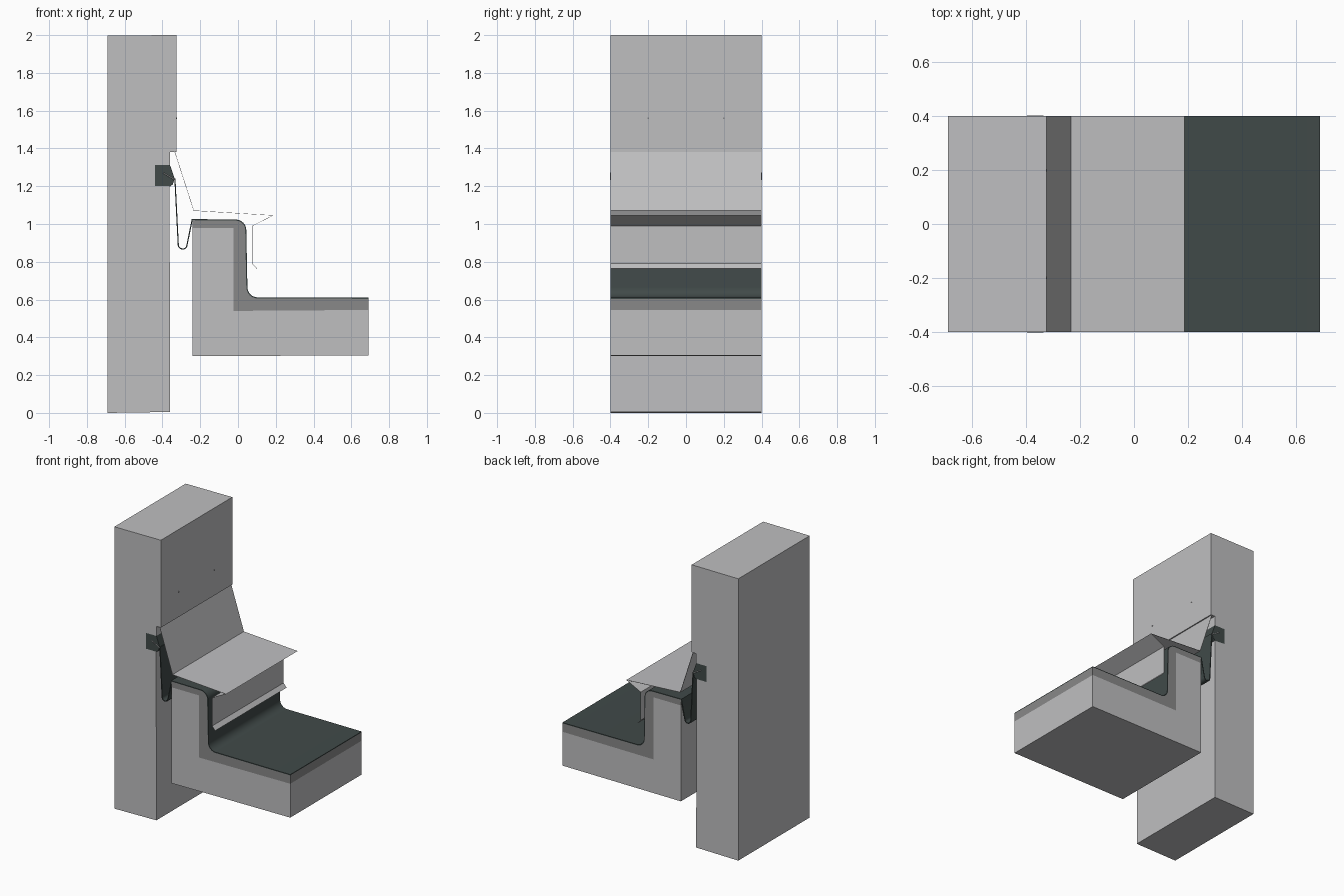
import bpy, bmesh, math
from mathutils import Vector, Matrix

if "Cube" in bpy.data.objects:
    bpy.data.objects.remove(bpy.data.objects["Cube"])

HALF = 0.4  # half depth of the whole section


def material(name, r, g, b):
    m = bpy.data.materials.new(name)
    m.diffuse_color = (r, g, b, 1)
    m.use_nodes = True
    m.node_tree.nodes["Principled BSDF"].inputs["Base Color"].default_value = m.diffuse_color
    return m


CONCRETE = material("light_grey", 0.52, 0.52, 0.53)
INSUL = material("mid_grey", 0.25, 0.25, 0.25)
RUBBER = material("dark_rubber", 0.052, 0.068, 0.066)


def fillet(points, steps=8):
    """Points are (x, z) or (x, z, radius); rounded corners become arcs."""
    out = []
    for i, p in enumerate(points):
        c = Vector(p[:2])
        if len(p) < 3:
            out.append(c)
            continue
        a = (Vector(points[i - 1][:2]) - c).normalized()
        b = (Vector(points[i + 1][:2]) - c).normalized()
        half = a.angle(b) / 2
        centre = c + (a + b).normalized() * (p[2] / math.sin(half))
        t = p[2] / math.tan(half)
        s, e = c + a * t - centre, c + b * t - centre
        for k in range(steps + 1):
            f = k / steps
            d = (s * (1 - f) + e * f).normalized()
            out.append(centre + d * p[2])
    return out


def ribbon(path, t):
    """Close an open path into a thin sheet outline of thickness t."""
    side = []
    for i, p in enumerate(path):
        ns = []
        for a, b in ((i - 1, i), (i, i + 1)):
            if a >= 0 and b < len(path):
                d = (path[b] - path[a]).normalized()
                ns.append(Vector((-d.y, d.x)))
        n = sum(ns, Vector((0, 0))).normalized()
        side.append(p + n * (t / max(0.4, n.dot(ns[0]))))
    return list(path) + side[::-1]


def extrude(name, outline, mat, smooth=False):
    bm = bmesh.new()
    rows = [[bm.verts.new((p[0], y, p[1])) for p in outline] for y in (-HALF, HALF)]
    n = len(outline)
    for i in range(n):
        j = (i + 1) % n
        bm.faces.new((rows[0][i], rows[0][j], rows[1][j], rows[1][i]))
    bm.faces.new(rows[0][::-1])
    bm.faces.new(rows[1])
    bmesh.ops.recalc_face_normals(bm, faces=bm.faces)
    me = bpy.data.meshes.new(name)
    bm.to_mesh(me)
    bm.free()
    me.materials.append(mat)
    ob = bpy.data.objects.new(name, me)
    bpy.context.collection.objects.link(ob)
    if smooth:
        bpy.ops.object.select_all(action='DESELECT')
        ob.select_set(True)
        bpy.context.view_layer.objects.active = ob
        bpy.ops.object.shade_smooth_by_angle(angle=math.radians(30))
    return ob


def rod(name, start, end, radius, y, mat):
    a, b = Vector((start[0], y, start[1])), Vector((end[0], y, end[1]))
    d = b - a
    bpy.ops.mesh.primitive_cylinder_add(vertices=10, radius=radius, depth=d.length,
                                        location=(a + b) / 2)
    ob = bpy.context.object
    ob.rotation_euler = d.to_track_quat('Z', 'Y').to_euler()
    ob.name = name
    ob.data.materials.append(mat)


# wall with overhanging upper face and a pocket for the sealing block
extrude("wall", [(-0.69, 0), (-0.36, 0.005), (-0.362, 1.2), (-0.44, 1.2), (-0.44, 1.312),
                 (-0.36, 1.312), (-0.36, 1.38), (-0.325, 1.38), (-0.325, 2), (-0.69, 1.998)],
        CONCRETE)

# rubber block in the pocket
extrude("sealing_block", [(-0.44, 1.2), (-0.365, 1.195), (-0.345, 1.21), (-0.335, 1.24),
                          (-0.36, 1.312), (-0.44, 1.312)], RUBBER)

# L-shaped kerb and slab
extrude("kerb_slab", [(-0.24, 0.30), (0.69, 0.305), (0.69, 0.545), (-0.025, 0.54),
                      (-0.025, 0.98), (-0.24, 0.98)], CONCRETE)

# insulation wrapped over kerb and slab
top = [(-0.24, 1.02), (0.037, 1.017, 0.05), (0.045, 0.606, 0.06), (0.69, 0.604)]
extrude("insulation", fillet(top) + [Vector(p) for p in (
    (0.69, 0.545), (-0.025, 0.54), (-0.025, 0.98), (-0.24, 0.98))], INSUL, True)

# membrane with a hanging loop in the joint
path = fillet([(-0.337, 1.24), (-0.318, 0.865, 0.026), (-0.272, 0.865, 0.024),
               (-0.24, 1.02)] + top[1:])
extrude("membrane", ribbon(path, 0.006), RUBBER, True)

# folded metal cover flashing
cover = [Vector(p) for p in ((-0.335, 1.38), (-0.235, 1.07), (0.183, 1.045),
                             (0.075, 0.99), (0.075, 0.79), (0.10, 0.762))]
extrude("cover_flashing", ribbon(cover, 0.002), CONCRETE)

# fixings
for i, y in enumerate((-0.2, 0.2)):
    rod(f"wall_screw_{i}", (-0.34, 1.56), (-0.322, 1.56), 0.005, y, INSUL)
for i, y in enumerate((-0.399, 0.399)):
    rod(f"block_pin_{i}", (-0.395, 1.27), (-0.336, 1.235), 0.003, y, CONCRETE)
